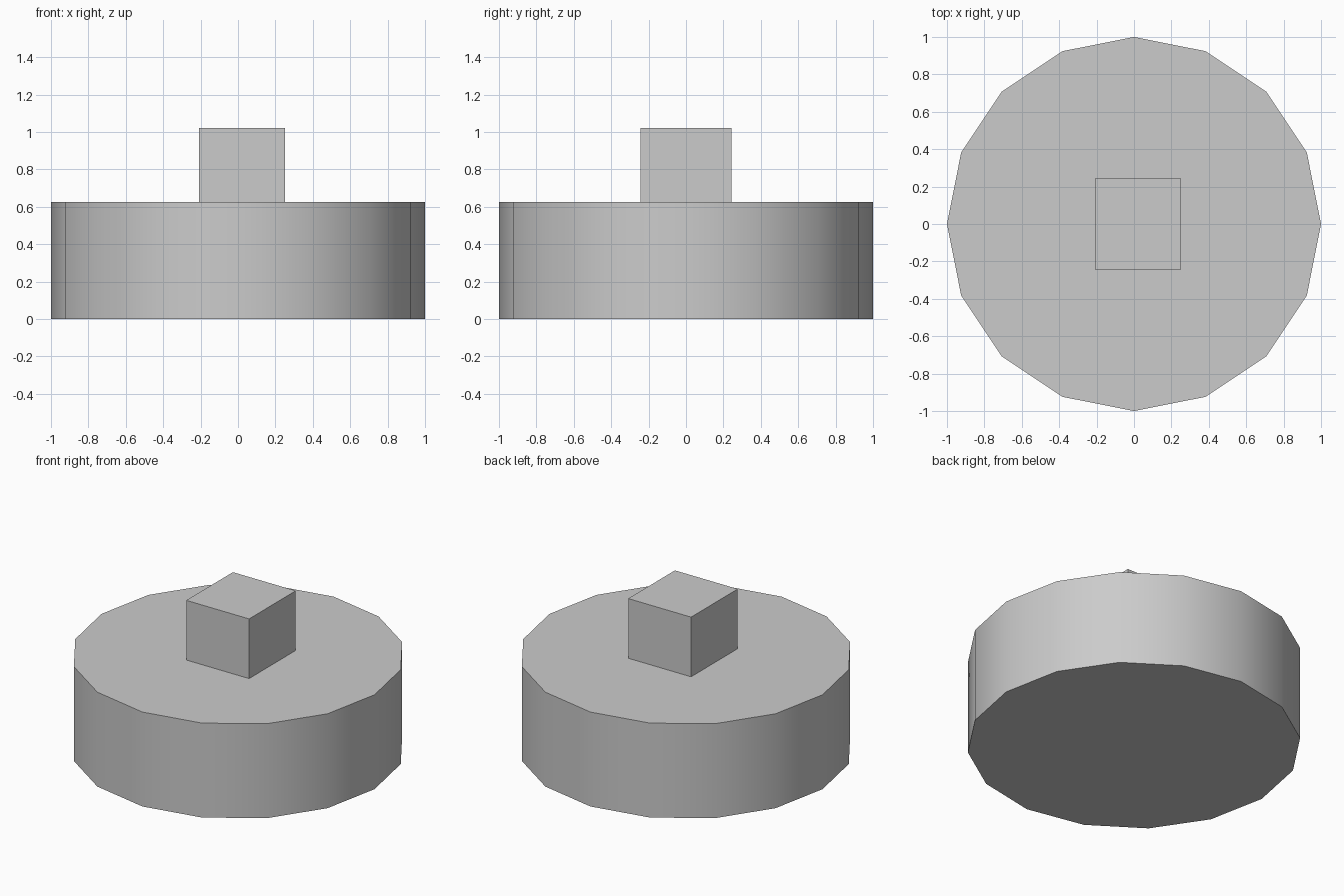
import bpy
import math

if "Cube" in bpy.data.objects:
    bpy.data.objects.remove(bpy.data.objects["Cube"])

BASE_H = 0.625
TOP_Z = 1.02

# Round base: 16-sided drum with smooth-shaded wall and crisp rims
bpy.ops.mesh.primitive_cylinder_add(vertices=16, radius=1.0, depth=BASE_H,
                                    location=(0, 0, BASE_H / 2))
base = bpy.context.object
base.name = "round_base"
bpy.ops.object.shade_smooth_by_angle(angle=math.radians(30))

# Block standing on the base, slightly off centre in x
x0, x1, half_y = -0.208, 0.252, 0.244
bpy.ops.mesh.primitive_cube_add(size=1.0, location=((x0 + x1) / 2, 0, (BASE_H + TOP_Z) / 2))
block = bpy.context.object
block.name = "top_block"
block.scale = (x1 - x0, 2 * half_y, TOP_Z - BASE_H)
bpy.ops.object.transform_apply(location=False, rotation=False, scale=True)
